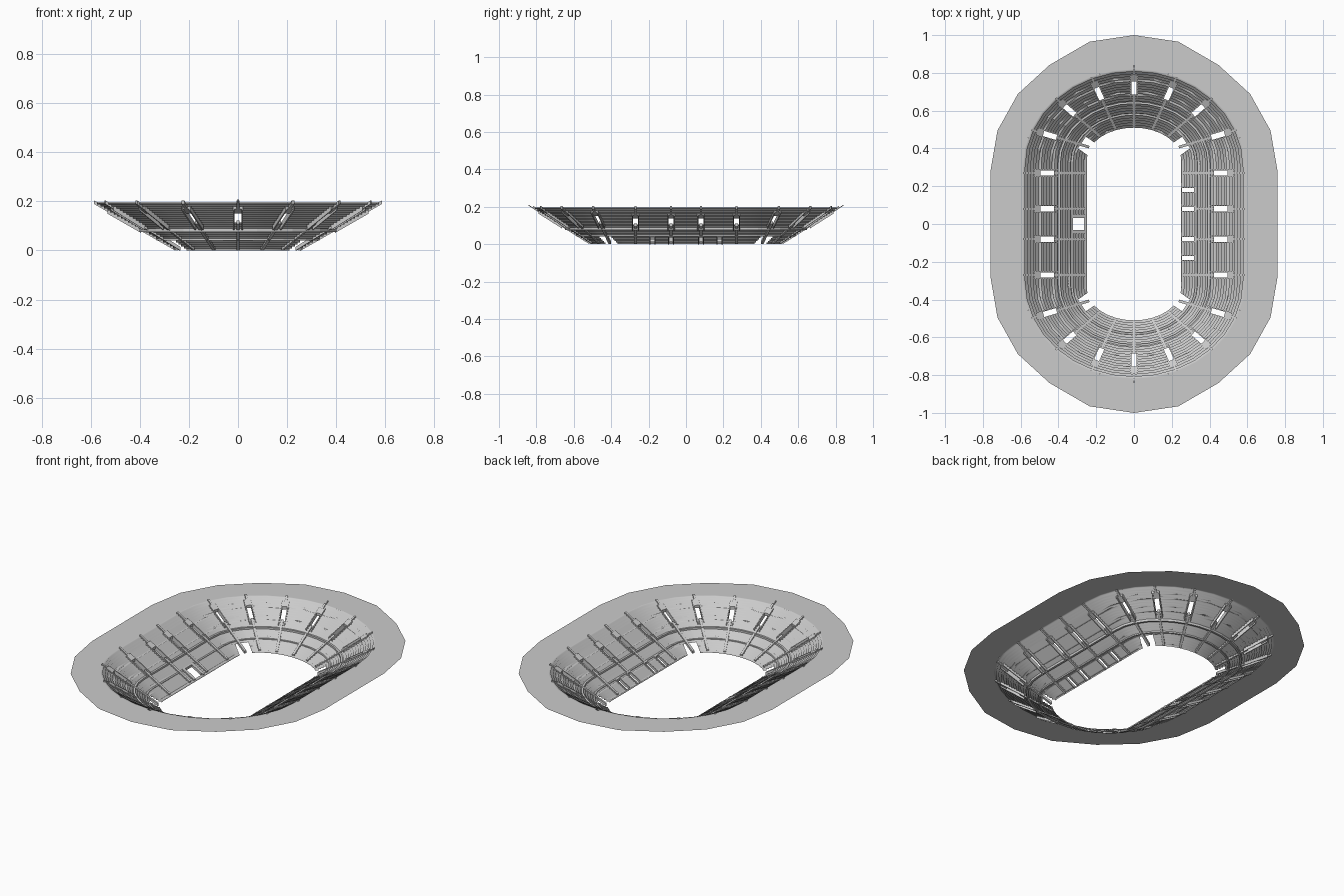
import bpy, bmesh, math
from mathutils import Vector

if bpy.data.objects.get("Cube"):
    bpy.data.objects.remove(bpy.data.objects["Cube"], do_unlink=True)

TOP, ROWS = 0.195, 24


def material(name, value):
    m = bpy.data.materials.new(name)
    m.use_nodes = True
    colour = (value, value, value, 1)
    m.diffuse_color = colour
    m.node_tree.nodes["Principled BSDF"].inputs["Base Color"].default_value = colour
    return m


CONCRETE = material("concrete grey", 0.6)


def plan(f, t):
    """Point on the end curve: f from pitch edge to back row, t from the end axis."""
    a = 0.25 + 0.34 * f
    yc = 0.34 - 0.04 * f
    b = 0.51 + 0.31 * f - yc
    return Vector((a * math.sin(t), yc + b * math.cos(t), 0))


def loop(f, z, segs):
    """Closed stadium outline at fraction f and height z."""
    quarter = [plan(f, math.pi / 2 * i / segs) for i in range(segs + 1)]
    half = [Vector((-p.x, p.y, 0)) for p in quarter[:0:-1]] + quarter
    pts = half + [Vector((-p.x, -p.y, 0)) for p in half]
    return [Vector((p.x, p.y, z)) for p in pts]


def finish(bm, name, smooth=False, closed=True):
    if closed:
        bmesh.ops.recalc_face_normals(bm, faces=bm.faces)
    else:
        bm.normal_update()
        if sum(f.normal.z * f.calc_area() for f in bm.faces) < 0:
            bmesh.ops.reverse_faces(bm, faces=bm.faces)
    me = bpy.data.meshes.new(name)
    bm.to_mesh(me)
    bm.free()
    me.materials.append(CONCRETE)
    if smooth:
        me.shade_smooth()
    ob = bpy.data.objects.new(name, me)
    bpy.context.collection.objects.link(ob)
    return ob


def skin(section, segs, close=False):
    """Sweep (f, z) section points round the stadium outline."""
    bm = bmesh.new()
    rings = [[bm.verts.new(p) for p in loop(f, z, segs)] for f, z in section]
    pairs = list(zip(rings, rings[1:] + rings[:1]))
    for r, s in pairs if close else pairs[:-1]:
        for i in range(len(r)):
            j = (i + 1) % len(r)
            bm.faces.new((r[i], r[j], s[j], s[i]))
    return bm


def cut_hole(bm, centre, d, length, width):
    """Cut a rectangular opening through the sheet, lengthwise along d."""
    side = Vector((-d.y, d.x, 0))
    reach = length / 2 + width
    for n, h in ((d, length / 2), (-d, length / 2), (side, width / 2), (-side, width / 2)):
        faces = []
        for f in bm.faces:
            us = [(v.co - centre).dot(d) for v in f.verts]
            vs = [(v.co - centre).dot(side) for v in f.verts]
            if min(us) < reach and max(us) > -reach and min(vs) < reach and max(vs) > -reach:
                faces.append(f)
        geom = set(faces)
        for f in faces:
            geom.update(f.edges)
            geom.update(f.verts)
        bmesh.ops.bisect_plane(bm, geom=list(geom), dist=1e-6,
                               plane_co=centre + n * h, plane_no=n)
    gone = []
    for f in bm.faces:
        c = f.calc_center_median() - centre
        if abs(c.dot(d)) < length / 2 + 1e-5 and abs(c.dot(side)) < width / 2 + 1e-5:
            gone.append(f)
    bmesh.ops.delete(bm, geom=gone, context='FACES')


class Line:
    """A straight run up the slope from the pitch edge to the back row."""
    def __init__(self, start, end):
        self.start, self.run = start, end - start
        self.d = self.run.normalized()
        self.side = Vector((-self.d.y, self.d.x, 0))

    def at(self, f):
        return self.start + self.run * f


def beam(bm, line, f0, f1, width, low, high, shift=0.0):
    """Sloping bar that follows the rake."""
    ends = []
    for f in (f0, f1):
        base = line.at(f) + line.side * shift + Vector((0, 0, TOP * f))
        ends.append([bm.verts.new(base + line.side * s * width / 2 + Vector((0, 0, h)))
                     for s, h in ((-1, low), (1, low), (1, high), (-1, high))])
    a, b = ends
    bm.faces.new(a)
    bm.faces.new(b[::-1])
    for i in range(4):
        j = (i + 1) % 4
        bm.faces.new((a[i], b[i], b[j], a[j]))


def side_line(sx, y):
    return Line(Vector((sx * 0.25, y, 0)), Vector((sx * 0.59, y, 0)))


# Radial aisle lines, each with the span of its upper doorway
aisles = [(side_line(sx, y), 0.51, 0.72) for sx in (-1, 1) for y in (-0.27, -0.08, 0.08, 0.27)]
for sy in (-1, 1):
    for k in range(-3, 4):
        p, q = (plan(f, math.radians(22.5 * k)) for f in (0, 1))
        p.y, q.y = p.y * sy, q.y * sy
        aisles.append((Line(p, q), 0.57, 0.79))

# Raked seating bowl: fine steps with smooth shading
section = [(0, 0)]
for i in range(ROWS):
    z = TOP * (i + 1) / ROWS
    section += [(i / ROWS, z), ((i + 1) / ROWS, z)]
bowl = skin(section, 8)

# Doorways in the upper tier
for line, f0, f1 in aisles:
    cut_hole(bowl, line.at((f0 + f1) / 2), line.d, line.run.length * (f1 - f0), 0.028)

# Doorways in the lower tier
lower = [(side_line(1, y), 0.01, 0.2, 0.022) for y in (-0.18, -0.08, 0.08, 0.18)]
lower.append((side_line(-1, 0), 0.04, 0.22, 0.062))
for line, f0, f1, w in lower:
    cut_hole(bowl, line.at((f0 + f1) / 2), line.d, line.run.length * (f1 - f0), w)

# Corner gates at the pitch edge
for sx in (-1, 1):
    for sy in (-1, 1):
        d = Vector((sx * math.cos(0.6), sy * math.sin(0.6), 0))
        cut_hole(bowl, Vector((sx * 0.245, sy * 0.41, 0)), d, 0.075, 0.075)
finish(bowl, "seating_bowl", smooth=True, closed=False)

# Flat rim around the top
finish(skin([(0.995, TOP), (1.5, TOP)], 5), "outer_rim", closed=False).data
rim = bpy.data.objects["outer_rim"]
for v in rim.data.vertices:
    if abs(v.co.x) > 0.7 or math.hypot(v.co.x, v.co.y) > 0.76:
        # keep the outer outline at its overall length
        v.co.x *= 0.76 / 0.76
        v.co.y = math.copysign(min(abs(v.co.y) * 1.0 / 0.975, 1.0), v.co.y) if abs(v.co.y) > 0.9 else v.co.y

# Ring walkways between tiers
for name, f0, f1, low, high in (("lower_walkway", 0.215, 0.245, 0.041, 0.052),
                                ("upper_walkway", 0.41, 0.445, 0.076, 0.092)):
    finish(skin([(f0, low), (f0, high), (f1, high), (f1, low)], 8, close=True), name)

# Aisle stairs, split around the doorways
bm = bmesh.new()
for line, f0, f1 in aisles:
    has_lower = line.d.x > 0.99 and abs(line.start.y) < 0.1
    beam(bm, line, 0.2 if has_lower else 0.02, f0, 0.014, -0.004, 0.011)
    beam(bm, line, f1, 0.99, 0.012, -0.004, 0.011)
    if abs(line.d.x) < 0.01:
        beam(bm, line, 0.99, 1.07, 0.006, -0.003, 0.002)
finish(bm, "aisle_stairs")

# Low walls around the doorways
bm = bmesh.new()
for line, f0, f1 in aisles:
    for s in (-1, 1):
        beam(bm, line, f0 - 0.08, f1 + 0.11, 0.006, -0.012, 0.013, s * 0.017)
    beam(bm, line, f1, f1 + 0.1, 0.03, -0.004, 0.013)
for line, f0, f1, w in lower:
    for s in (-1, 1):
        beam(bm, line, f0, f1 + 0.02, 0.006, -0.004, 0.011, s * (w / 2 + 0.003))
    beam(bm, line, f1, f1 + 0.02, w, -0.004, 0.011)
for s in (-1, 1):
    beam(bm, lower[-1][0], 0.01, 0.24, 0.016, -0.002, 0.011, s * 0.042)
finish(bm, "doorway_walls")
